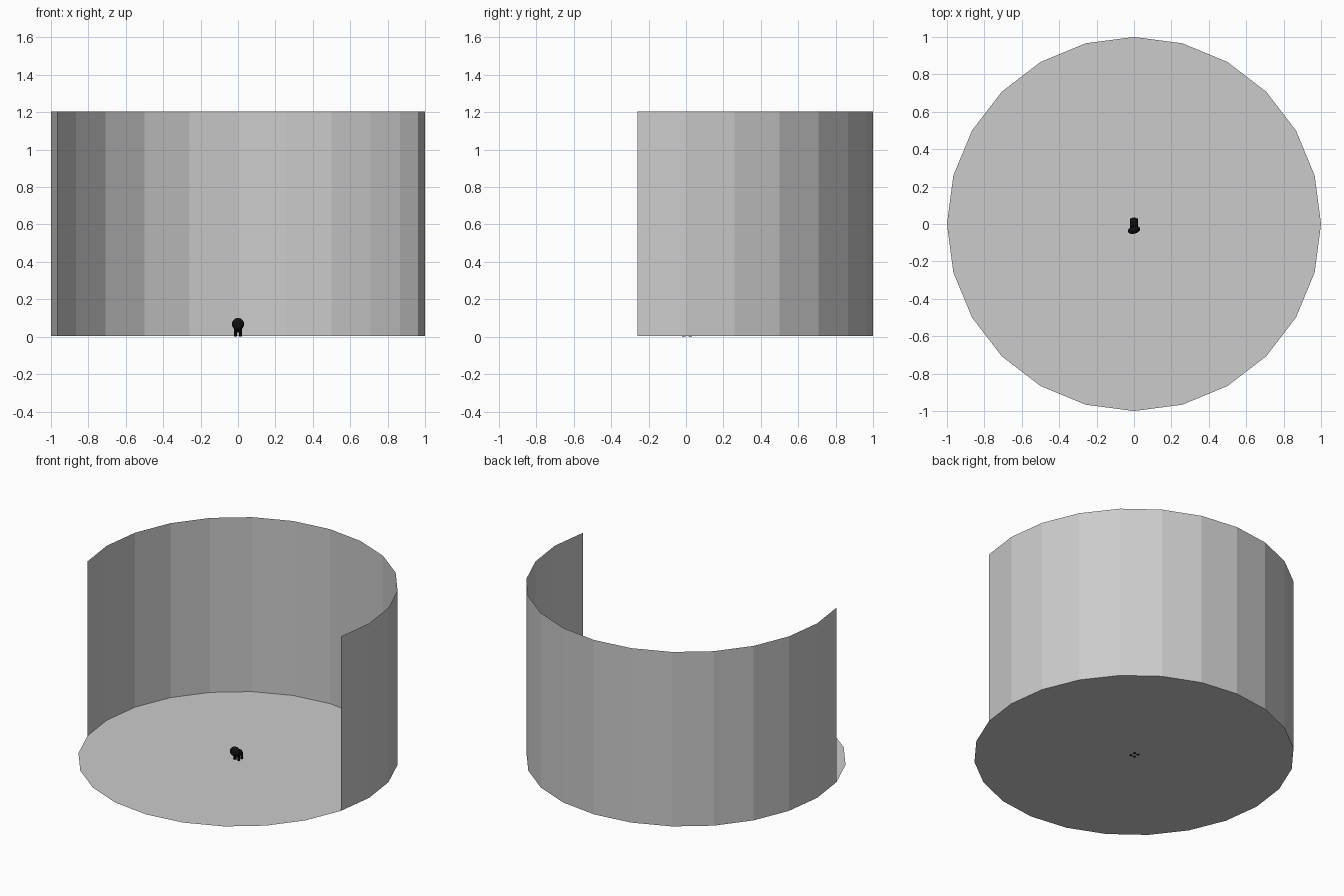
import bpy, bmesh
from math import radians, sin, cos

if "Cube" in bpy.data.objects:
    bpy.data.objects.remove(bpy.data.objects["Cube"])

FLOOR_Z, TOP_Z = 0.003, 1.205

black = bpy.data.materials.new("black")
black.diffuse_color = (0.005, 0.005, 0.005, 1)
black.use_nodes = True
black.node_tree.nodes["Principled BSDF"].inputs["Base Color"].default_value = black.diffuse_color


def finish(bm, name, mat=None, smooth=False):
    mesh = bpy.data.meshes.new(name)
    bm.to_mesh(mesh)
    bm.free()
    ob = bpy.data.objects.new(name, mesh)
    bpy.context.collection.objects.link(ob)
    if mat:
        mesh.materials.append(mat)
    for p in mesh.polygons:
        p.use_smooth = smooth
    return ob


def blob(name, loc, size, turn=0):
    bm = bmesh.new()
    bmesh.ops.create_uvsphere(bm, u_segments=16, v_segments=10, radius=1)
    ob = finish(bm, name, black, True)
    ob.location, ob.scale, ob.rotation_euler.z = loc, size, radians(turn)
    return ob


# Round 24-sided floor
bm = bmesh.new()
ring = [bm.verts.new((cos(radians(a)), sin(radians(a)), FLOOR_Z)) for a in range(0, 360, 15)]
bm.faces.new(ring)
finish(bm, "floor")

# Open curved wall, 14 flat panels around the back
bm = bmesh.new()
angles = [radians(a) for a in range(-15, 196, 15)]
low = [bm.verts.new((cos(a), sin(a), FLOOR_Z)) for a in angles]
high = [bm.verts.new((cos(a), sin(a), TOP_Z)) for a in angles]
for i in range(len(angles) - 1):
    bm.faces.new((low[i], low[i + 1], high[i + 1], high[i]))
finish(bm, "wall")

# Small black animal in the middle: body, turned head, four legs
body = blob("body", (0, 0.005, 0.045), (0.022, 0.031, 0.022))
head = blob("head", (0, -0.032, 0.067), (0.034, 0.02, 0.033), 15)
for sx in (-1, 1):
    for y in (-0.012, 0.022):
        bm = bmesh.new()
        bmesh.ops.create_cone(bm, cap_ends=True, segments=10,
                              radius1=0.009, radius2=0.009, depth=0.045)
        leg = finish(bm, "leg", black)
        leg.location = (sx * 0.014, y, 0.0225)
